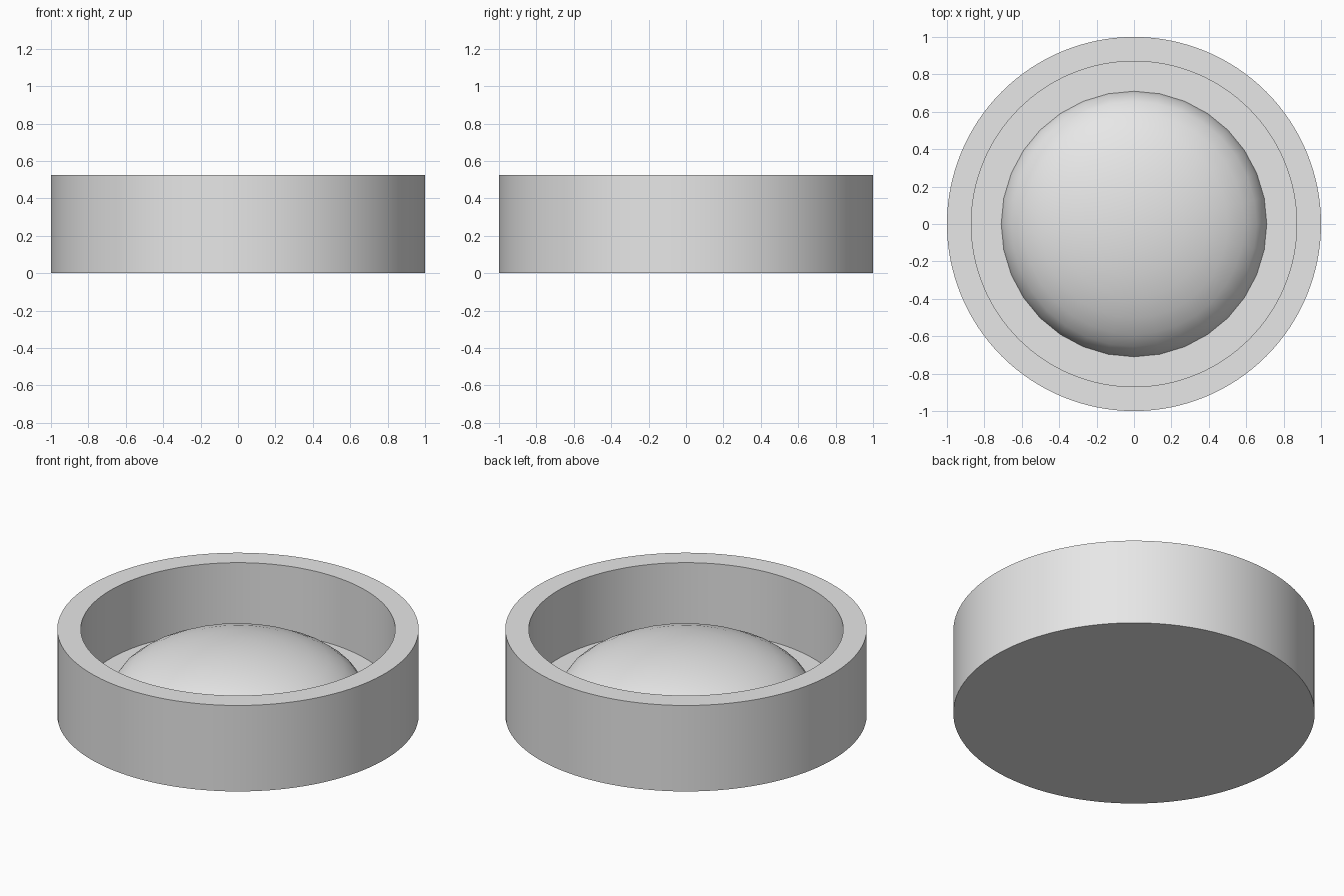
import bpy
import math

default_cube = bpy.data.objects.get("Cube")
if default_cube:
    bpy.data.objects.remove(default_cube, do_unlink=True)

OUTER, INNER, HEIGHT, FLOOR = 1.0, 0.87, 0.525, 0.108
DOME_RADIUS, DOME_RISE = 0.71, 0.31

grey = bpy.data.materials.new("plain grey")
grey.use_nodes = True
colour = (0.8, 0.8, 0.8, 1)
grey.diffuse_color = colour
grey.node_tree.nodes["Principled BSDF"].inputs["Base Color"].default_value = colour


def lathe(name, profile, sides):
    """Spin a (radius, height) profile about z; zero radius makes a pole."""
    verts, rings, faces = [], [], []
    for radius, z in profile:
        count = 1 if radius < 1e-6 else sides
        rings.append(range(len(verts), len(verts) + count))
        for i in range(count):
            a = math.tau * i / sides
            verts.append((radius * math.cos(a), radius * math.sin(a), z))
    for low, high in zip(rings, rings[1:]):
        for i in range(sides):
            j = (i + 1) % sides
            if len(low) == 1:
                faces.append((low[0], high[j], high[i]))
            elif len(high) == 1:
                faces.append((low[i], low[j], high[0]))
            else:
                faces.append((low[i], low[j], high[j], high[i]))
    mesh = bpy.data.meshes.new(name)
    mesh.from_pydata(verts, [], faces)
    mesh.materials.append(grey)
    obj = bpy.data.objects.new(name, mesh)
    bpy.context.collection.objects.link(obj)
    bpy.ops.object.select_all(action="DESELECT")
    obj.select_set(True)
    bpy.context.view_layer.objects.active = obj
    bpy.ops.object.shade_smooth_by_angle(angle=math.radians(30))
    return obj


# Round tray: base, outer wall, flat rim, inner wall and floor
lathe("round_tray", [(0, 0), (OUTER, 0), (OUTER, HEIGHT), (INNER, HEIGHT),
                     (INNER, FLOOR), (0, FLOOR)], 128)

# Flattened dome resting on the tray floor
RINGS = 8
arc = [math.pi / 2 * i / RINGS for i in range(RINGS + 1)]
lathe("dome", [(DOME_RADIUS * math.cos(a), FLOOR + DOME_RISE * math.sin(a))
               for a in arc], 32)
